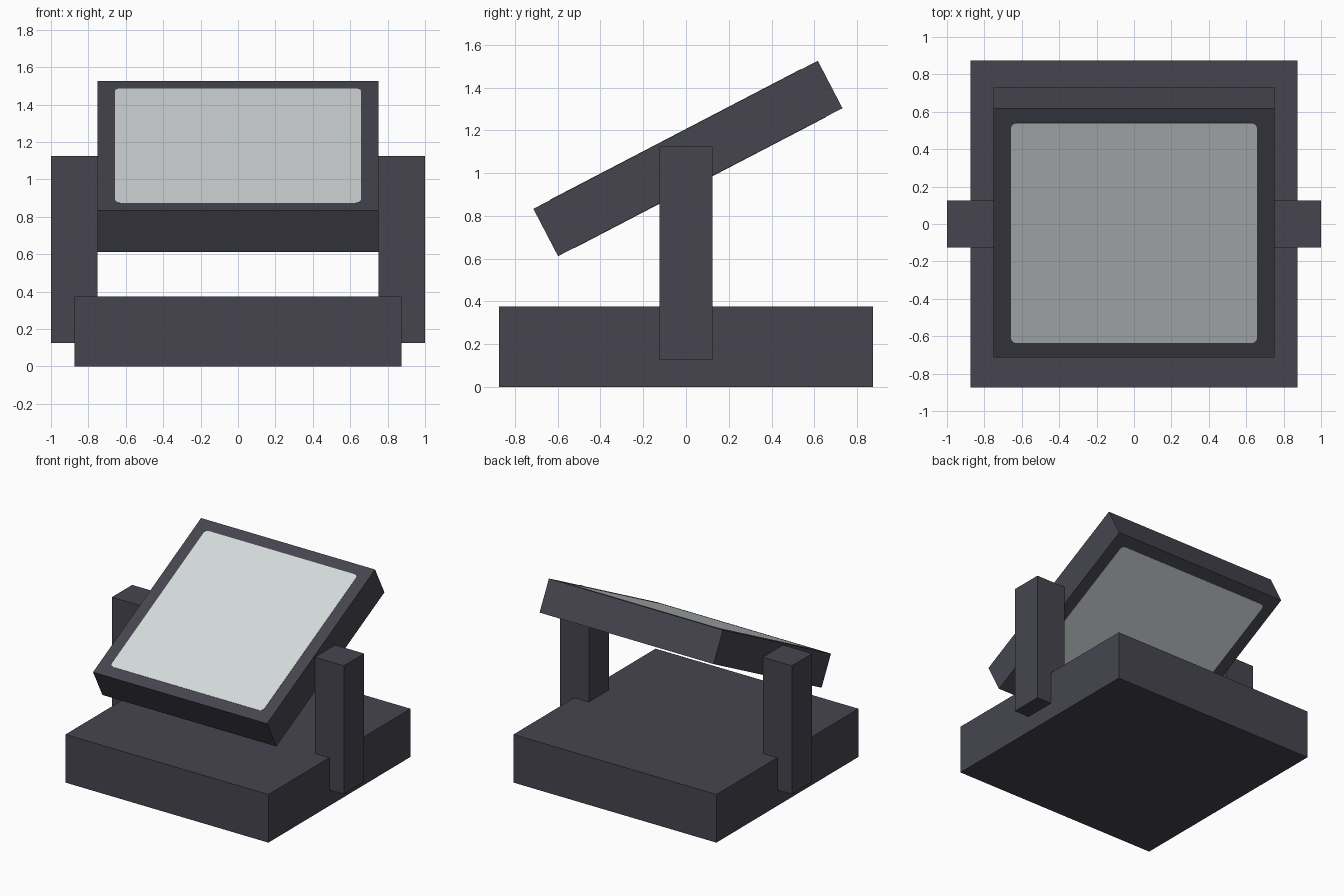
import bpy, bmesh, math
from mathutils import Matrix

if "Cube" in bpy.data.objects:
    bpy.data.objects.remove(bpy.data.objects["Cube"])


def material(name, rgb):
    m = bpy.data.materials.new(name)
    m.diffuse_color = (*rgb, 1.0)
    m.use_nodes = True
    m.node_tree.nodes["Principled BSDF"].inputs["Base Color"].default_value = m.diffuse_color
    return m


DARK = material("dark slate", (0.061, 0.060, 0.078))
PALE = material("pale grey", (0.66, 0.70, 0.70))


def box(name, size, centre, mat, corner=0.0, tilt=None):
    """Box with optional rounded upright corners, optionally moved by a matrix."""
    bm = bmesh.new()
    bmesh.ops.create_cube(bm, size=1.0)
    bmesh.ops.scale(bm, vec=size, verts=bm.verts)
    if corner:
        upright = [e for e in bm.edges
                   if abs(e.verts[0].co.z - e.verts[1].co.z) > size[2] / 2]
        bmesh.ops.bevel(bm, geom=upright, offset=corner, segments=3,
                        profile=0.5, affect='EDGES')
    bmesh.ops.translate(bm, vec=centre, verts=bm.verts)
    mesh = bpy.data.meshes.new(name)
    bm.to_mesh(mesh)
    bm.free()
    mesh.materials.append(mat)
    obj = bpy.data.objects.new(name, mesh)
    bpy.context.collection.objects.link(obj)
    if tilt:
        obj.matrix_world = tilt
    return obj


# Base slab
box("base", (1.75, 1.75, 0.375), (0, 0, 0.1875), DARK)

# Side posts
for side, x in (("left", -0.875), ("right", 0.875)):
    box(side + "_post", (0.25, 0.25, 1.0), (x, 0, 0.625), DARK)

# Tilted panel with a pale plate on each face
tilt = Matrix.Translation((0, 0.009, 1.068)) @ Matrix.Rotation(math.radians(27.5), 4, 'X')
box("panel", (1.5, 1.5, 0.25), (0, 0, 0), DARK, tilt=tilt)
for side, z in (("upper", 0.125), ("lower", -0.125)):
    box(side + "_plate", (1.315, 1.325, 0.004), (0, 0, z), PALE, corner=0.03, tilt=tilt)
